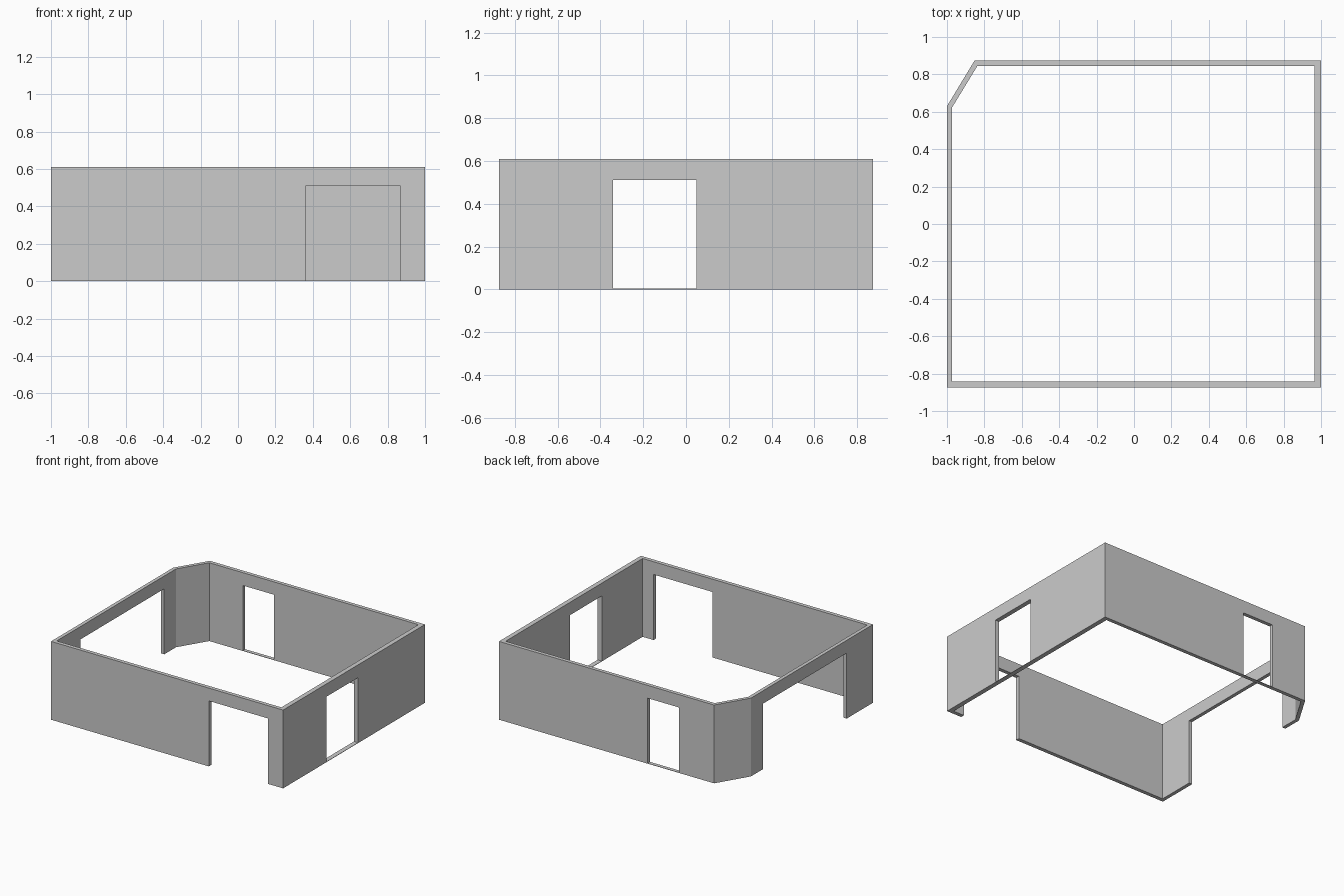
import bpy, bmesh

if "Cube" in bpy.data.objects:
    bpy.data.objects.remove(bpy.data.objects["Cube"])

HEIGHT = 0.61
DOOR_TOP = 0.51
SILL = 0.003

# Plan of the room: outer and inner outlines with one cut corner
OUTER = [(-1, -0.873), (1, -0.873), (1, 0.873), (-0.853, 0.873), (-1, 0.63)]
INNER = [(-0.972, -0.843), (0.964, -0.843), (0.964, 0.844), (-0.838, 0.844), (-0.972, 0.624)]


def build_walls():
    bm = bmesh.new()

    def ring(points, z):
        return [bm.verts.new((x, y, z)) for x, y in points]

    ob, ot = ring(OUTER, 0), ring(OUTER, HEIGHT)
    ib, it = ring(INNER, 0), ring(INNER, HEIGHT)
    n = len(OUTER)
    for i in range(n):
        j = (i + 1) % n
        for a, b in ((ob, ot), (ot, it), (it, ib), (ib, ob)):
            bm.faces.new((a[i], a[j], b[j], b[i]))
    bmesh.ops.recalc_face_normals(bm, faces=bm.faces)
    mesh = bpy.data.meshes.new("room_walls")
    bm.to_mesh(mesh)
    bm.free()
    obj = bpy.data.objects.new("room_walls", mesh)
    bpy.context.collection.objects.link(obj)
    return obj


def cut_opening(walls, name, x0, x1, y0, y1, z0):
    bpy.ops.mesh.primitive_cube_add(
        size=1, location=((x0 + x1) / 2, (y0 + y1) / 2, (z0 + DOOR_TOP) / 2))
    cutter = bpy.context.object
    cutter.name = name
    cutter.scale = (x1 - x0, y1 - y0, DOOR_TOP - z0)
    cutter.hide_render = True
    mod = walls.modifiers.new(name, 'BOOLEAN')
    mod.operation = 'DIFFERENCE'
    mod.solver = 'EXACT'
    mod.object = cutter
    bpy.context.view_layer.objects.active = walls
    bpy.ops.object.modifier_apply(modifier=name)
    bpy.data.objects.remove(cutter, do_unlink=True)


walls = build_walls()

# Wide openings run to the ground; narrow doorways keep a thin sill
cut_opening(walls, "front_opening", 0.36, 0.87, -1.0, -0.75, -0.1)
cut_opening(walls, "left_opening", -1.1, -0.9, -0.55, 0.48, -0.1)
cut_opening(walls, "right_doorway", 0.9, 1.1, -0.34, 0.05, SILL)
cut_opening(walls, "back_doorway", -0.55, -0.28, 0.75, 1.0, SILL)
